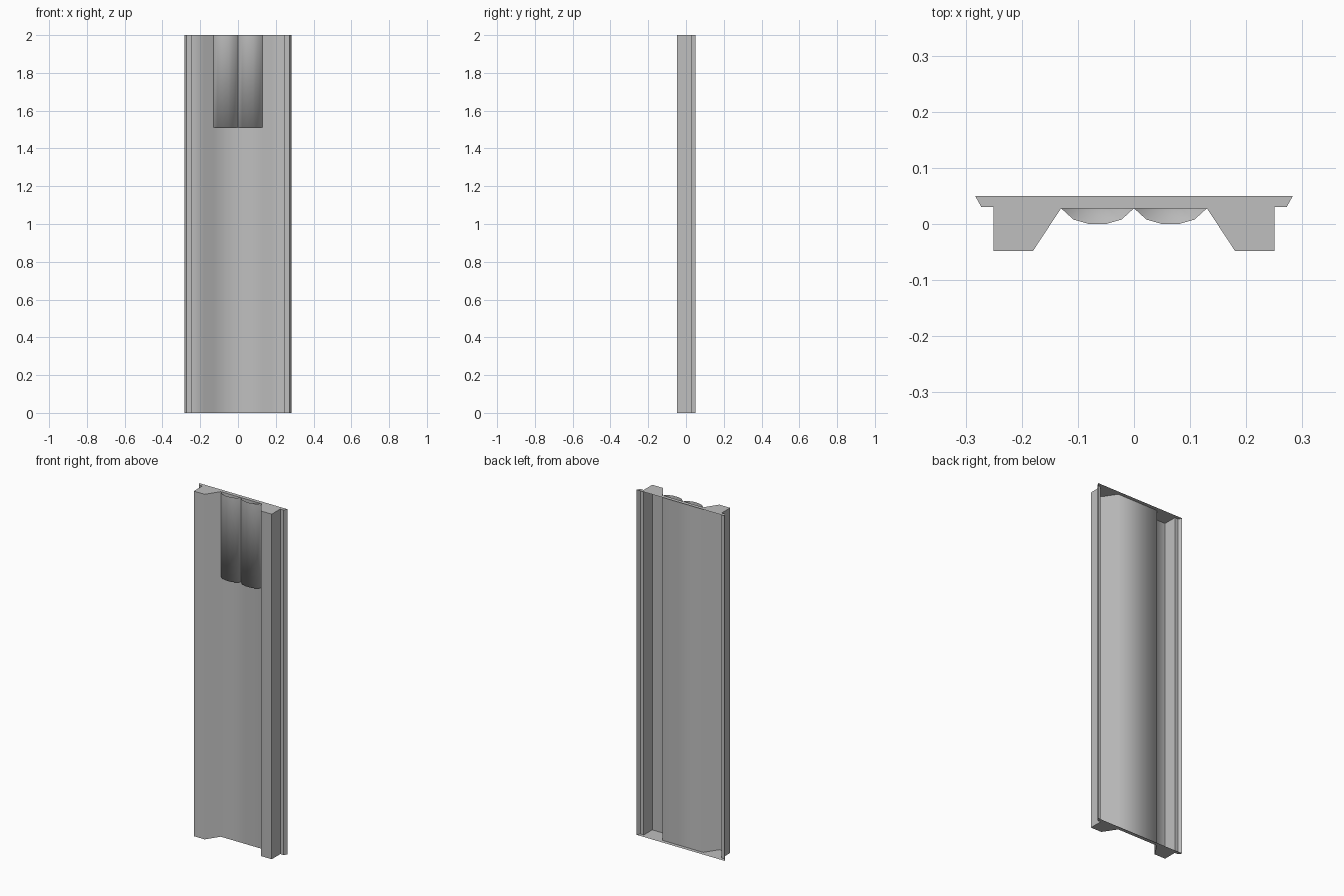
import bpy, bmesh, math

cube = bpy.data.objects.get("Cube")
if cube:
    bpy.data.objects.remove(cube, do_unlink=True)

HEIGHT = 2.0

grey = bpy.data.materials.new("plain grey")
grey.use_nodes = True
colour = (0.52, 0.52, 0.52, 1)
grey.diffuse_color = colour
grey.node_tree.nodes["Principled BSDF"].inputs["Base Color"].default_value = colour


def extrude_profile(name, profile, bottom, top, cap_top):
    """Open sheet that follows an (x, y) profile, closed by end caps."""
    bm = bmesh.new()
    low = [bm.verts.new((x, y, bottom)) for x, y in profile]
    high = [bm.verts.new((x, y, top)) for x, y in profile]
    for i in range(len(profile) - 1):
        bm.faces.new((low[i], low[i + 1], high[i + 1], high[i]))
    bm.faces.new(low[::-1])
    if cap_top:
        bm.faces.new(high)
    for face in bm.faces:
        face.smooth = True
    mesh = bpy.data.meshes.new(name)
    bm.to_mesh(mesh)
    bm.free()
    mesh.materials.append(grey)
    obj = bpy.data.objects.new(name, mesh)
    bpy.context.collection.objects.link(obj)
    return obj


# Panel shell: flanges, hollow side ribs and recessed web, open at the back
half = [(-0.283, 0.05), (-0.272, 0.03), (-0.25, 0.03),
        (-0.25, -0.048), (-0.18, -0.048), (-0.13, 0.028)]
profile = half + [(-x, y) for x, y in reversed(half)]
panel = extrude_profile("panel_shell", profile, 0, HEIGHT, True)
bpy.ops.object.select_all(action="DESELECT")
panel.select_set(True)
bpy.context.view_layer.objects.active = panel
bpy.ops.object.shade_smooth_by_angle(angle=math.radians(59))

# Two rounded pads side by side at the top of the web, open on top
pad = [(-0.065, 0.028), (-0.043, 0.008), (-0.015, 0)]
pad += [(-x, y) for x, y in reversed(pad)]
for side, centre in (("right", -0.065), ("left", 0.065)):
    extrude_profile(side + "_pad", [(x + centre, y) for x, y in pad],
                    1.51, HEIGHT, False)
